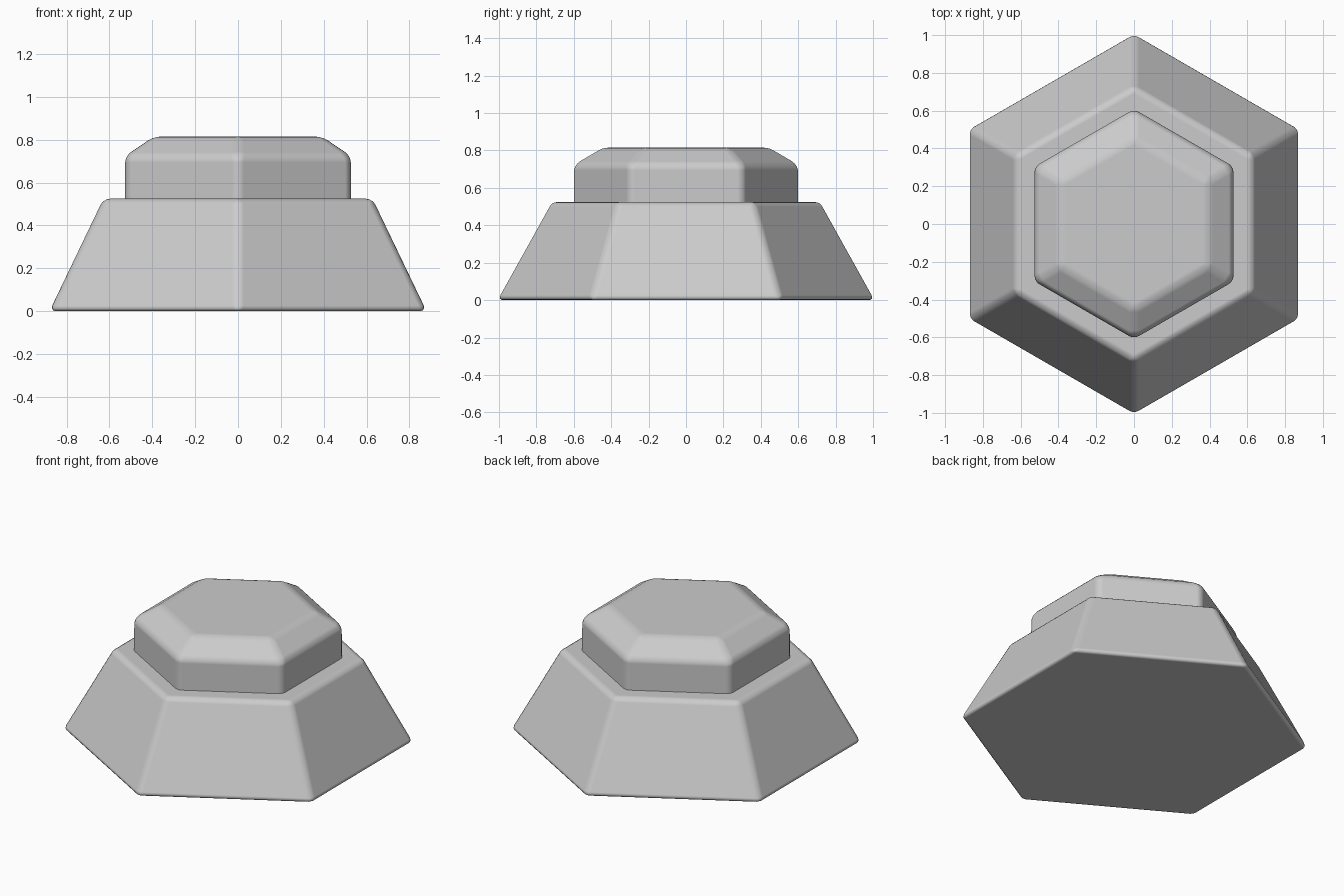
import bpy, bmesh, math

if "Cube" in bpy.data.objects:
    bpy.data.objects.remove(bpy.data.objects["Cube"])


def hex_loft(name, rings, bevel):
    """Closed hexagonal solid through (radius, z) rings, corners on the y axis."""
    bm = bmesh.new()
    loops = []
    for r, z in rings:
        angles = [math.radians(90 + 60 * i) for i in range(6)]
        loops.append([bm.verts.new((r * math.cos(a), r * math.sin(a), z)) for a in angles])
    for low, high in zip(loops, loops[1:]):
        for i in range(6):
            j = (i + 1) % 6
            bm.faces.new((low[i], low[j], high[j], high[i]))
    bm.faces.new(list(reversed(loops[0])))
    bm.faces.new(loops[-1])
    mesh = bpy.data.meshes.new(name)
    bm.to_mesh(mesh)
    bm.free()
    obj = bpy.data.objects.new(name, mesh)
    bpy.context.collection.objects.link(obj)

    # softly rounded edges
    mod = obj.modifiers.new("rounded_edges", 'BEVEL')
    mod.width = bevel
    mod.segments = 3
    mod.limit_method = 'ANGLE'
    mod.angle_limit = math.radians(20)
    mod.harden_normals = True
    bpy.ops.object.select_all(action='DESELECT')
    obj.select_set(True)
    bpy.context.view_layer.objects.active = obj
    bpy.ops.object.shade_smooth()
    return obj


# wide tapered foot
hex_loft("tapered_base", [(1.016, 0.0), (0.725, 0.525)], 0.03)

# smaller cap with a chamfered top, sunk slightly into the foot
hex_loft("chamfered_cap", [(0.608, 0.48), (0.608, 0.725), (0.453, 0.815)], 0.03)
